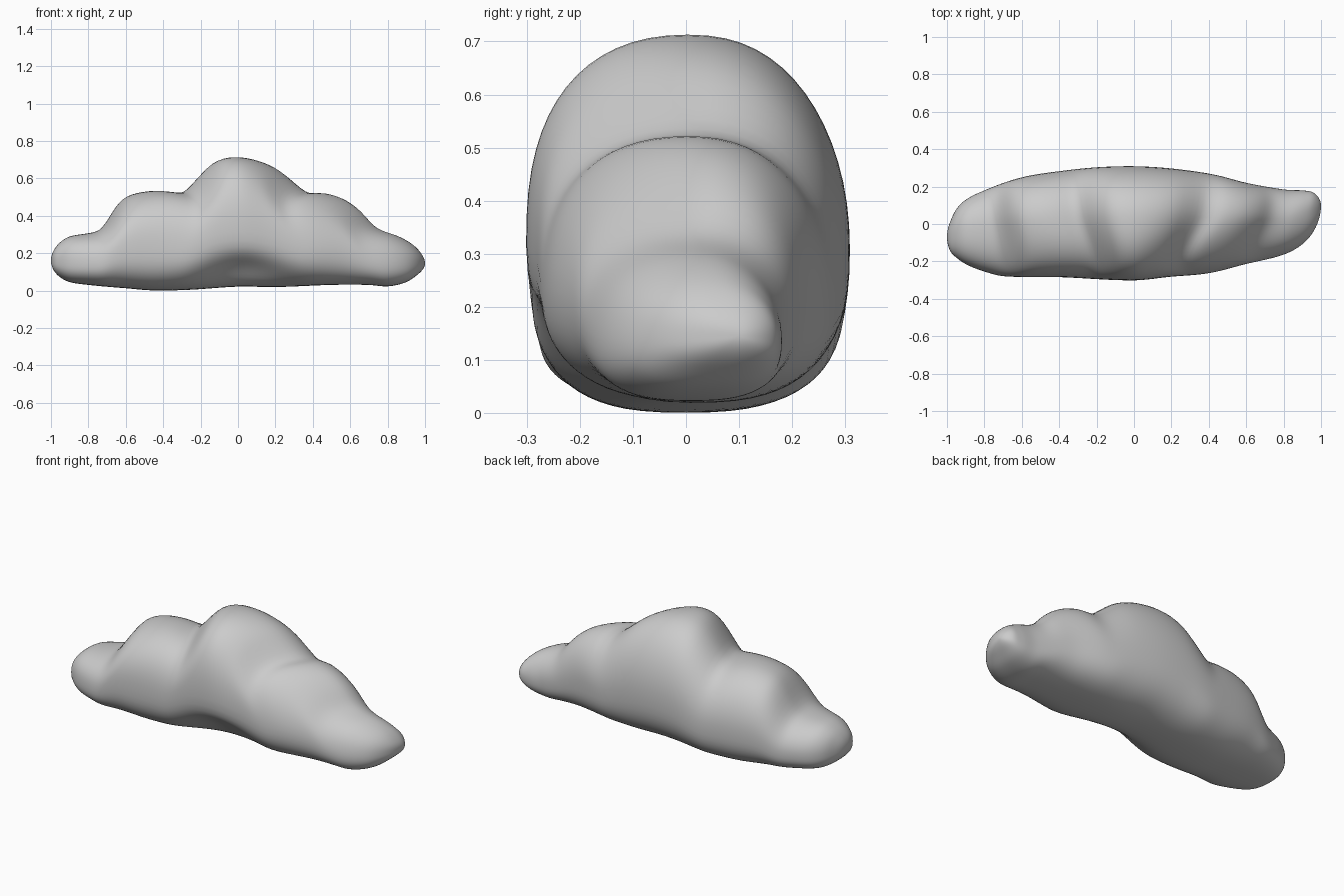
import bpy, bmesh, math

if "Cube" in bpy.data.objects:
    bpy.data.objects.remove(bpy.data.objects["Cube"])

# Outline profiles along x: (x, value)
TOP = [(-1, .16), (-.98, .225), (-.95, .26), (-.9, .29), (-.8, .308), (-.74, .325), (-.7, .37),
       (-.65, .45), (-.6, .50), (-.5, .53), (-.4, .533), (-.3, .522), (-.265, .535), (-.2, .61),
       (-.12, .69), (-.02, .715), (.1, .697), (.2, .65), (.28, .58), (.35, .525), (.45, .522),
       (.55, .488), (.63, .43), (.7, .355), (.75, .325), (.85, .29), (.93, .245), (.98, .195), (1, .145)]
BOTTOM = [(-1, .16), (-.98, .1), (-.95, .07), (-.9, .045), (-.8, .03), (-.6, .012), (-.45, 0),
          (-.25, .004), (0, .02), (.2, .018), (.5, .03), (.7, .03), (.8, .022), (.9, .045), (.96, .085), (1, .145)]
FRONT = [(-1, -.07), (-.98, -.15), (-.95, -.18), (-.9, -.215), (-.8, -.255), (-.7, -.28), (-.4, -.285),
         (0, -.303), (.2, -.283), (.4, -.265), (.6, -.215), (.8, -.165), (.9, -.11), (.96, -.04), (1, .1)]
BACK = [(-1, -.07), (-.98, .02), (-.95, .08), (-.9, .13), (-.8, .18), (-.6, .25), (-.4, .283),
        (-.15, .307), (.1, .306), (.4, .27), (.6, .22), (.8, .185), (.9, .18), (.96, .168), (1, .1)]


def sample(table, t):
    """Smooth cubic interpolation in t, where x = sin(t), so the ends close round."""
    p = [(math.asin(x), v) for x, v in table]

    def slope(i):
        a, b = p[max(i - 1, 0)], p[min(i + 1, len(p) - 1)]
        return (b[1] - a[1]) / (b[0] - a[0])
    i = 0
    while i < len(p) - 2 and t > p[i + 1][0]:
        i += 1
    h = p[i + 1][0] - p[i][0]
    s = (t - p[i][0]) / h
    return ((2*s**3 - 3*s**2 + 1) * p[i][1] + (s**3 - 2*s**2 + s) * h * slope(i)
            + (3*s**2 - 2*s**3) * p[i + 1][1] + (s**3 - s**2) * h * slope(i + 1))


def spow(v, e):
    return math.copysign(abs(v) ** e, v)


# Cloud body: rounded cross-sections lofted along x
STATIONS, SIDES = 120, 64
bm = bmesh.new()
rings = []
for i in range(1, STATIONS):
    t = -math.pi / 2 + math.pi * i / STATIONS
    x = math.sin(t)
    top, bot, fr, bk = (sample(c, t) for c in (TOP, BOTTOM, FRONT, BACK))
    mid = bot + .42 * (top - bot)
    # Creases between the puffs fan out toward the back
    lean = .7 * math.sin(math.pi * x) * (1 + min(x, 0))
    # Hollow under the front edge at the middle
    hollow = math.exp(-((x - .03) / .22) ** 2)
    ring = []
    for j in range(SIDES):
        a = 2 * math.pi * j / SIDES
        c, s = math.cos(a), math.sin(a)
        e = 2 / 2.7 if s < 0 else 2 / (2.3 - .2 * c)
        y = (fr + bk) / 2 + (bk - fr) / 2 * spow(c, e)
        up = spow(s, e)
        z = mid + up * ((top - mid) if s > 0 else (mid - bot))
        shift = y if y < .03 else .03 + .4 * (y - .03)
        if s < 0 and c < 0:
            k = hollow * math.sin(2 * a) ** 2
            y += .045 * k
            z += .04 * k
        ring.append(bm.verts.new((x + lean * shift * max(up, 0), y, z)))
    rings.append(ring)
for r0, r1 in zip(rings, rings[1:]):
    for j in range(SIDES):
        k = (j + 1) % SIDES
        bm.faces.new((r0[j], r0[k], r1[k], r1[j]))

# Rounded tips
for ring, tip in ((rings[0], (-1, -.07, .16)), (rings[-1], (1, .1, .145))):
    v = bm.verts.new(tip)
    for j in range(SIDES):
        bm.faces.new((ring[j], ring[(j + 1) % SIDES], v))

for _ in range(3):
    bmesh.ops.smooth_vert(bm, verts=bm.verts, factor=.5, use_axis_x=True, use_axis_y=True, use_axis_z=True)
bmesh.ops.recalc_face_normals(bm, faces=bm.faces)
mesh = bpy.data.meshes.new("cloud")
bm.to_mesh(mesh)
bm.free()
cloud = bpy.data.objects.new("cloud", mesh)
bpy.context.collection.objects.link(cloud)
mesh.shade_smooth()
